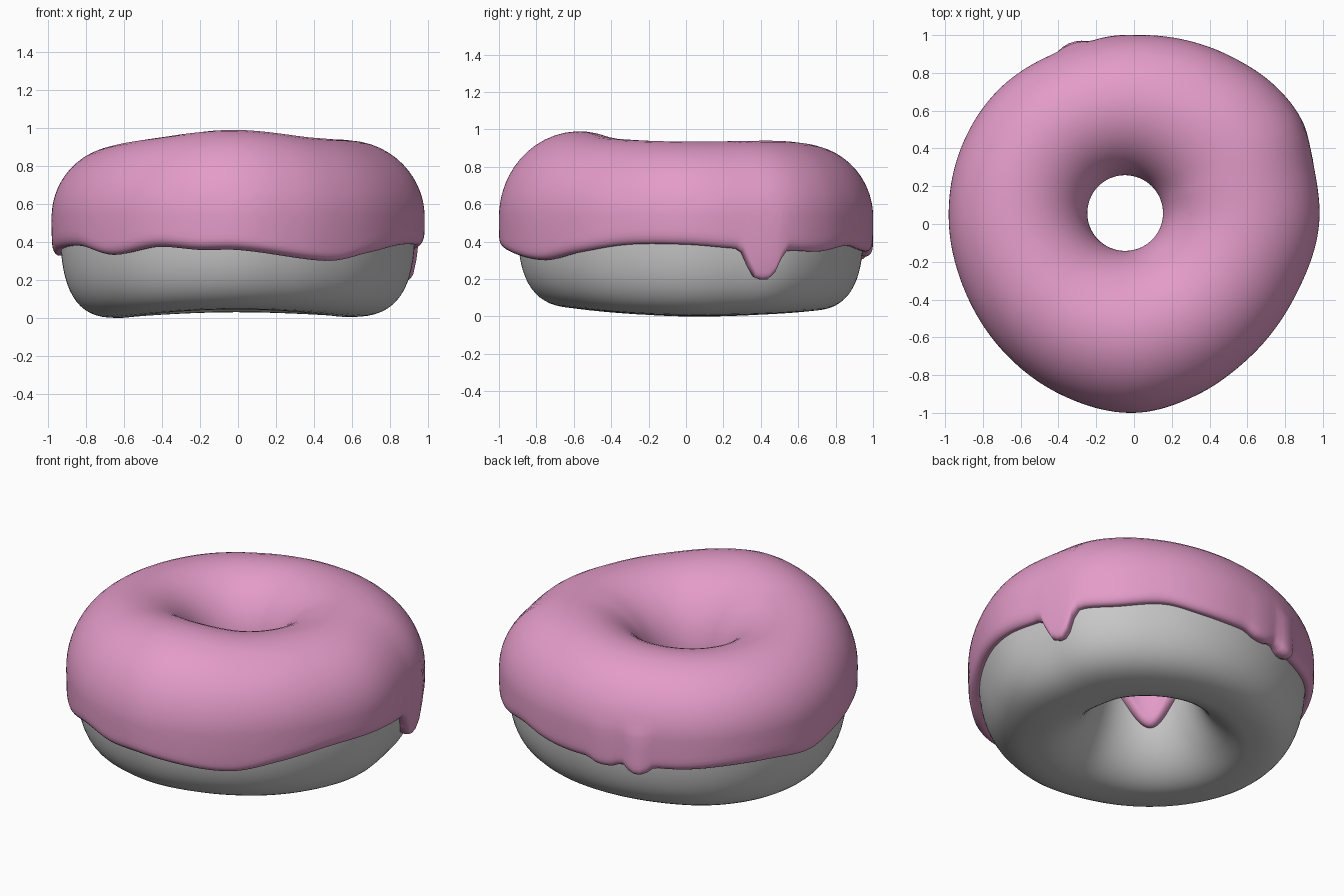
import bpy, math

if "Cube" in bpy.data.objects:
    bpy.data.objects.remove(bpy.data.objects["Cube"])

HOLE = (-0.047, 0.058)    # centre of the hole
SEG = 180                 # steps around the ring
T = 0.05                  # icing thickness

# direction in degrees -> value, read as smooth closed curves
OUTER = [(0, .98), (18, 1.0), (32, 1.045), (45, 1.045), (60, 1.025), (90, 1.0), (112, .995), (135, 1.01),
         (157, 1.0), (180, .98), (202, .963), (225, .967), (247, .983), (270, 1.0), (290, .965),
         (310, .935), (336, .935)]
TOP = [(0, .935), (45, .94), (90, .915), (135, .90), (180, .905), (225, .945), (270, .99), (315, .95)]
BOTTOM = [(0, .005), (90, .03), (180, .0), (270, .045)]
GAP = [(0, .05), (90, .05), (180, .045), (225, .06), (270, .1), (315, .06)]
LIP = [(0, .385), (16, .365), (34, .355), (45, .35), (60, .38), (72, .36), (82, .35), (92, .35), (104, .35),
       (122, .345), (140, .36), (155, .355), (171, .33), (185, .365), (207, .38), (225, .335), (243, .375),
       (258, .36), (270, .36), (302, .305), (320, .345), (340, .385)]
INNER_LIP = [(0, .5), (60, .48), (120, .5), (185, .45), (225, .29), (268, .45), (310, .5)]
DRIPS = [(24.5, 5.3, .15, .01), (97, 5, .025, .01), (109, 4, .035, .035)]   # direction, width, drop, bulge


def curve(table, deg):
    """Periodic cubic through the table points."""
    n = len(table)
    deg %= 360
    i = max(k for k in range(n) if table[k][0] <= deg)
    def pt(k):
        return table[k % n][0] + 360 * (k // n), table[k % n][1]
    (x0, y0), (x1, y1), (x2, y2), (x3, y3) = [pt(i + k) for k in (-1, 0, 1, 2)]
    h = x2 - x1
    t = (deg - x1) / h
    m1, m2 = (y2 - y0) / (x2 - x0) * h, (y3 - y1) / (x3 - x1) * h
    return ((2*t**3 - 3*t*t + 1) * y1 + (t**3 - 2*t*t + t) * m1
            + (3*t*t - 2*t**3) * y2 + (t**3 - t*t) * m2)


def power(v, e):
    return math.copysign(abs(v) ** e, v)


E_OUT, E_IN = 2 / 2.9, 2 / 2.0    # roundness of the lower outside and lower hole side


def section(deg, phi, off):
    """Point on the ring's cross-section; phi 0 = outside, 90 = top, 180 = hole."""
    a = math.radians(deg)
    c, s = math.cos(a), math.sin(a)
    gap = curve(GAP, deg)
    r = curve(OUTER, deg) - gap
    r += off * gap / T                       # the icing bulges to its full outline
    ri = 0.25 - off
    ox, oy = r * c, r * s
    ix, iy = HOLE[0] + ri * c, HOLE[1] + ri * s
    zc = 0.53
    up, down = curve(TOP, deg) - T - zc + off, zc - curve(BOTTOM, deg) + off
    co, si = math.cos(phi), math.sin(phi)
    if si >= 0:
        u, z = co, zc + up * si
    else:
        e = E_OUT if co > 0 else E_IN
        u, z = power(co, e), zc - down * abs(si) ** e
    k = (u + 1) / 2
    return ix + (ox - ix) * k, iy + (oy - iy) * k, z


def phi_at(deg, z, inner):
    """Cross-section angle where the lower surface reaches height z."""
    e = E_IN if inner else E_OUT
    d = 0.53 - curve(BOTTOM, deg)
    p = math.asin(min(1, max(0, (0.53 - z) / d)) ** (1 / e))
    return math.pi + p if inner else -p


def ring_mesh(name, loops, colour):
    n, m = len(loops), len(loops[0])
    verts = [v for loop in loops for v in loop]
    faces = [(i*m + j, (i+1) % n*m + j, (i+1) % n*m + (j+1) % m, i*m + (j+1) % m)
             for i in range(n) for j in range(m)]
    me = bpy.data.meshes.new(name)
    me.from_pydata(verts, [], faces)
    me.polygons.foreach_set("use_smooth", [True] * len(faces))
    mat = bpy.data.materials.new(name + "_colour")
    mat.diffuse_color = colour
    mat.use_nodes = True
    mat.node_tree.nodes["Principled BSDF"].inputs["Base Color"].default_value = mat.diffuse_color
    me.materials.append(mat)
    ob = bpy.data.objects.new(name, me)
    bpy.context.collection.objects.link(ob)
    return ob


# dough ring
dough = [[section(360*i/SEG, 2*math.pi*j/64, 0) for j in range(64)] for i in range(SEG)]
ring_mesh("dough", dough, (.58, .58, .58, 1))

# icing shell with a wavy rounded lip and drips
icing = []
N = 48
for i in range(SEG):
    deg = 360 * i / SEG
    lip, bulge = curve(LIP, deg), 0
    for d, w, drop, out in DRIPS:
        f = math.exp(-abs((deg - d) / w) ** 3.5)
        lip -= drop * f
        bulge += out * f
    p0, p1 = phi_at(deg, lip, False), phi_at(deg, curve(INNER_LIP, deg), True)
    loop = []
    for j in range(N + 1):                   # outer skin, rounded towards both ends
        q = j / N
        q = q - 0.9 * math.sin(2 * math.pi * q) / (2 * math.pi)
        p = p0 + (p1 - p0) * q
        near = min(p - p0, p1 - p) / 0.11
        off = T * math.sqrt(max(0, 1 - max(0, 1 - near) ** 2))
        low = max(0, 1 - (p - p0) / 0.5)
        loop.append(section(deg, p, off + bulge * low * off / T))
    for j in range(N + 1):                   # hidden inner skin
        loop.append(section(deg, p1 + (p0 - p1) * j / N, -0.012))
    icing.append(loop)
ring_mesh("icing", icing, (.77, .33, .58, 1))
